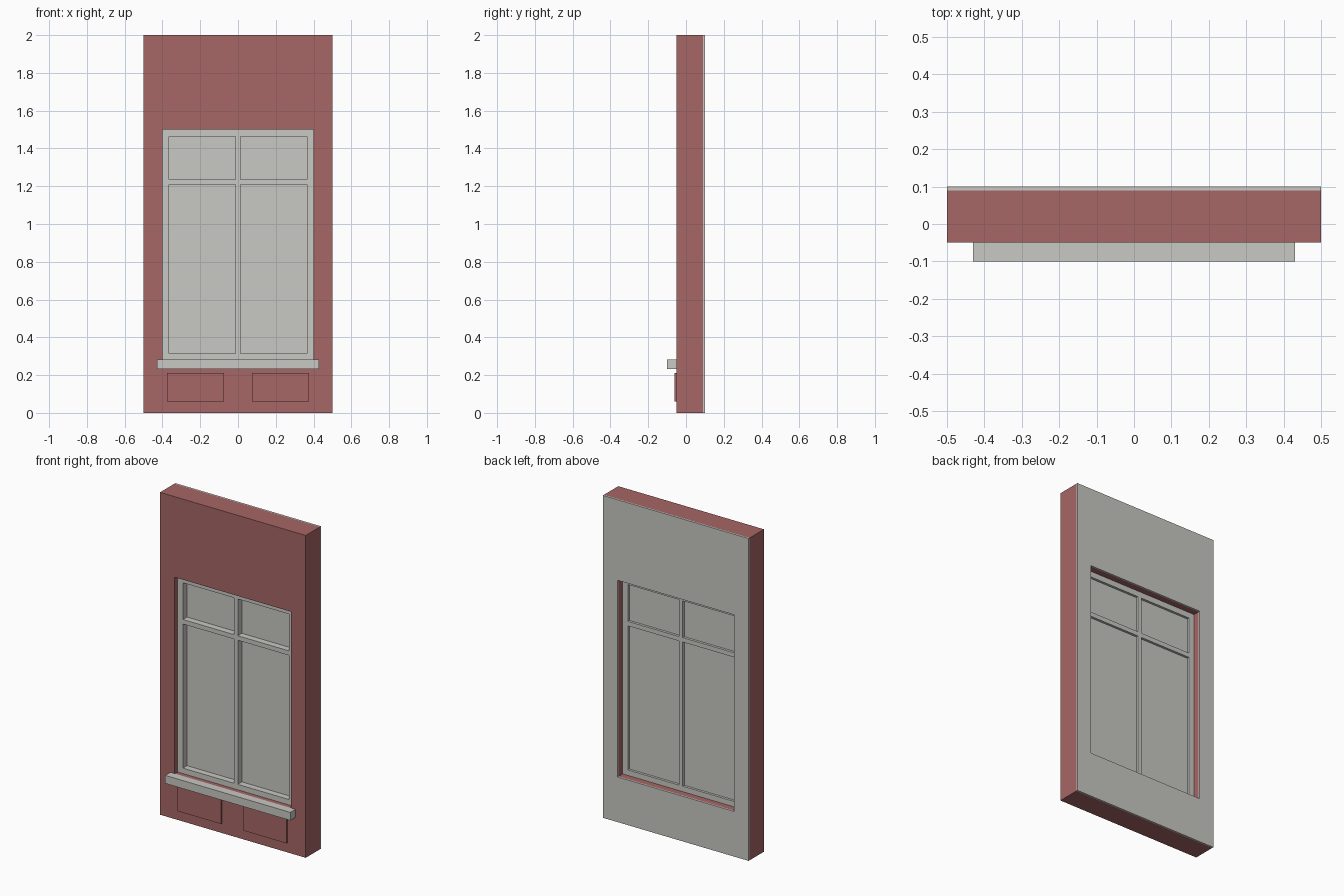
import bpy
import bmesh

if "Cube" in bpy.data.objects:
    bpy.data.objects.remove(bpy.data.objects["Cube"])


def material(name, rgb):
    m = bpy.data.materials.new(name)
    m.diffuse_color = (*rgb, 1)
    m.use_nodes = True
    m.node_tree.nodes["Principled BSDF"].inputs["Base Color"].default_value = m.diffuse_color
    return m


RED = material("brick red", (0.39, 0.133, 0.133))
GREY = material("pale grey", (0.578, 0.578, 0.552))


def slab(name, xs, zs, y0, y1, mat, holes=()):
    """Upright slab on a grid of x and z lines, leaving out the hole cells."""
    bm = bmesh.new()
    grid = [[bm.verts.new((x, y0, z)) for z in zs] for x in xs]
    for i in range(len(xs) - 1):
        for k in range(len(zs) - 1):
            if (i, k) not in holes:
                bm.faces.new((grid[i][k], grid[i + 1][k],
                              grid[i + 1][k + 1], grid[i][k + 1]))
    # thicken the sheet towards the back, keeping the front faces
    front = bm.faces[:]
    back = bmesh.ops.extrude_face_region(bm, geom=front, use_keep_orig=True)
    verts = [g for g in back["geom"] if isinstance(g, bmesh.types.BMVert)]
    bmesh.ops.translate(bm, verts=verts, vec=(0, y1 - y0, 0))
    bmesh.ops.recalc_face_normals(bm, faces=bm.faces[:])
    mesh = bpy.data.meshes.new(name)
    bm.to_mesh(mesh)
    bm.free()
    mesh.materials.append(mat)
    obj = bpy.data.objects.new(name, mesh)
    bpy.context.collection.objects.link(obj)
    return obj


# wall and inner lining, both with the window opening
wall_x = (-0.5, -0.4, 0.4, 0.5)
wall_z = (0, 0.28, 1.5, 2)
slab("wall", wall_x, wall_z, -0.05, 0.09, RED, {(1, 1)})
slab("inner_lining", wall_x, wall_z, 0.09, 0.10, GREY, {(1, 1)})

# window frame with two tall and two short panes
frame_x = (-0.4, -0.364, -0.0125, 0.0125, 0.364, 0.4)
frame_z = (0.28, 0.314, 1.208, 1.236, 1.464, 1.5)
panes = {(i, k) for i in (1, 3) for k in (1, 3)}
slab("window_frame", frame_x, frame_z, -0.02, 0.05, GREY, panes)
for i, k in sorted(panes):
    slab("window_pane", frame_x[i:i + 2], frame_z[k:k + 2], 0.02, 0.035, GREY)

# projecting sill
slab("window_sill", (-0.43, 0.43), (0.232, 0.282), -0.10, -0.05, GREY)

# raised panels below the sill
for x in (-0.225, 0.225):
    slab("lower_panel", (x - 0.15, x + 0.15), (0.06, 0.21), -0.06, -0.05, RED)
